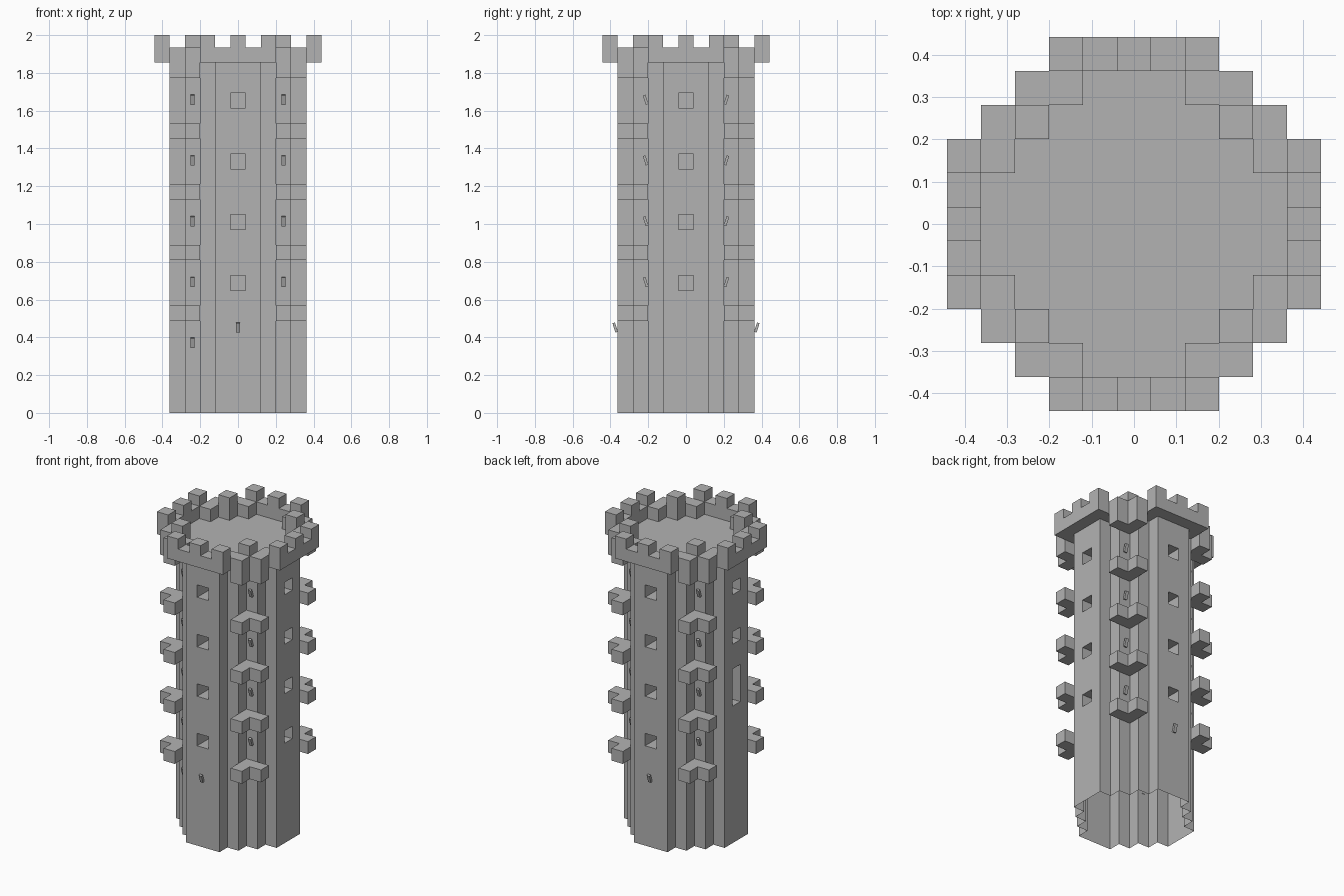
import bpy, bmesh, math
from mathutils import Matrix, Vector

cube = bpy.data.objects.get("Cube")
if cube:
    bpy.data.objects.remove(cube)

CELL = 0.0804
FLOORS = (6, 10, 14, 18, 22)
WINDOWS = (8, 12, 16, 20)

stone = bpy.data.materials.new("stone_grey")
stone.use_nodes = True
stone.diffuse_color = (0.45, 0.45, 0.45, 1)
stone.node_tree.nodes["Principled BSDF"].inputs["Base Color"].default_value = stone.diffuse_color


def height(k):
    return 0.0 if k == 0 else min(2.0, 0.005 + CELL * k)


def make_object(name, bm):
    mesh = bpy.data.meshes.new(name)
    bm.to_mesh(mesh)
    bm.free()
    mesh.materials.append(stone)
    ob = bpy.data.objects.new(name, mesh)
    bpy.context.collection.objects.link(ob)
    return ob


def block_object(name, cells):
    """Skin a set of grid cells; the side resting on the ground stays open."""
    bm = bmesh.new()
    for c in cells:
        for axis in range(3):
            for side in (0, 1):
                near = list(c)
                near[axis] += 2 * side - 1
                if tuple(near) in cells or near[2] < 0:
                    continue
                verts = []
                for u, v in ((0, 0), (1, 0), (1, 1), (0, 1)):
                    p = list(c)
                    p[axis] += side
                    p[(axis + 1) % 3] += u
                    p[(axis + 2) % 3] += v
                    verts.append(bm.verts.new(((p[0] - 0.5) * CELL, (p[1] - 0.5) * CELL, height(p[2]))))
                bm.faces.new(verts if side else verts[::-1])
    bmesh.ops.remove_doubles(bm, verts=bm.verts, dist=0.0005)
    bmesh.ops.dissolve_limit(bm, angle_limit=0.01, verts=bm.verts, edges=bm.edges)
    return make_object(name, bm)


def plan(reach):
    """Stepped round plan: the reach is the half width in cells."""
    r = range(-reach, reach + 1)
    return {(i, j) for i in r for j in r
            if abs(i) + abs(j) <= reach + (2 if reach == 5 else 1)}


inner, outer = plan(4), plan(5)
ring = outer - inner

# Shaft with recessed windows and one tall opening on the -x side
shaft = {(i, j, k) for i, j in inner for k in range(23)}
for k in WINDOWS:
    for d in (3, 4):
        shaft -= {(d, 0, k), (0, d, k), (0, -d, k)}
        if k > 8:
            shaft.discard((-d, 0, k))
shaft -= {(-d, 0, k) for d in (3, 4) for k in (11, 12, 13)}
block_object("tower_shaft", shaft)

# Ceiling of the open ground room
bm = bmesh.new()
for i, j in inner:
    corners = [((i + a) * CELL, (j + b) * CELL, height(6)) for a, b in
               ((-.5, -.5), (-.5, .5), (.5, .5), (.5, -.5))]
    bm.faces.new([bm.verts.new(p) for p in corners])
bmesh.ops.remove_doubles(bm, verts=bm.verts, dist=0.0005)
bmesh.ops.dissolve_limit(bm, angle_limit=0.01, verts=bm.verts, edges=bm.edges)
make_object("ground_room_ceiling", bm)

# Parapet ring and its merlons
merlons = {(0, 5), (5, 0), (2, 5), (5, 2), (3, 3)}
crown = {(i, j, 23) for i, j in ring}
crown |= {(i, j, 24) for i, j in ring if (abs(i), abs(j)) in merlons}
block_object("parapet", crown)

# L-shaped corner brackets at each floor
for n, k in enumerate(FLOORS):
    for sx in (-1, 1):
        for sy in (-1, 1):
            block_object(f"corner_bracket_{n + 1}_{'left' if sx > 0 else 'right'}_{'back' if sy > 0 else 'front'}",
                         {(sx * i, sy * j, k) for i, j in ((3, 3), (3, 4), (4, 3))})


# Small torches leaning out from the walls
def torch(name, x, wall, sy, k):
    bm = bmesh.new()
    bmesh.ops.create_cube(bm, size=1)
    place = (Matrix.Translation(Vector((x, sy * (wall + 0.013), 0.045 + height(k))))
             @ Matrix.Rotation(-sy * math.radians(18), 4, 'X')
             @ Matrix.Diagonal((0.02, 0.014, 0.052, 1)))
    bmesh.ops.transform(bm, matrix=place, verts=bm.verts)
    make_object(name, bm)


for sy, end in ((-1, "front"), (1, "back")):
    for k in WINDOWS:
        for sx, side in ((-1, "right"), (1, "left")):
            torch(f"torch_{end}_{side}_{k}", sx * 3 * CELL, 2.5 * CELL, sy, k)
    torch(f"torch_{end}_low", 0, 4.5 * CELL, sy, 5)
torch("torch_front_right_low", -3 * CELL, 2.5 * CELL, -1, 4)
